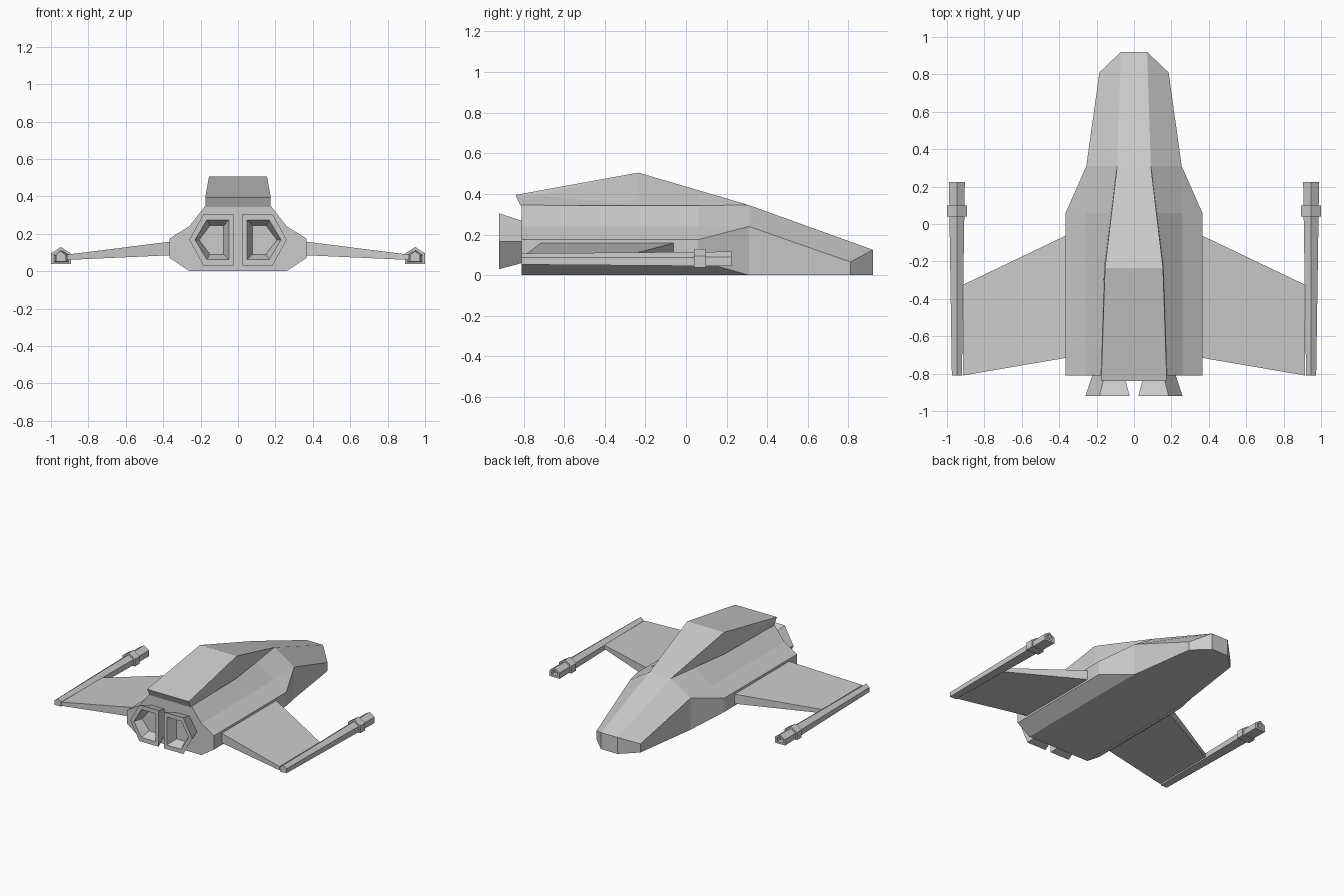
import bpy, bmesh

if "Cube" in bpy.data.objects:
    bpy.data.objects.remove(bpy.data.objects["Cube"])


def finish(name, bm, mirror):
    bmesh.ops.remove_doubles(bm, verts=bm.verts, dist=1e-4)
    bmesh.ops.recalc_face_normals(bm, faces=bm.faces)
    me = bpy.data.meshes.new(name)
    bm.to_mesh(me)
    bm.free()
    ob = bpy.data.objects.new(name, me)
    bpy.context.collection.objects.link(ob)
    if mirror:
        ob.modifiers.new("Mirror", 'MIRROR').use_mirror_merge = False
    return ob


def loft(name, rings, mirror=False):
    """Skin equal-length rings and cap both ends; coincident points collapse."""
    bm = bmesh.new()
    vs = [[bm.verts.new(p) for p in r] for r in rings]
    n = len(rings[0])
    for a, b in zip(vs, vs[1:]):
        for i in range(n):
            j = (i + 1) % n
            quad = []
            for v in (a[i], a[j], b[j], b[i]):
                if all((v.co - q.co).length > 1e-5 for q in quad):
                    quad.append(v)
            if len(quad) > 2:
                bm.faces.new(quad)
    bm.faces.new(vs[0])
    bm.faces.new(vs[-1])
    return finish(name, bm, mirror)


def convex(name, pts, mirror=False):
    bm = bmesh.new()
    for p in pts:
        bm.verts.new(p)
    bmesh.ops.convex_hull(bm, input=bm.verts)
    bmesh.ops.dissolve_limit(bm, angle_limit=0.01, verts=bm.verts, edges=bm.edges)
    return finish(name, bm, mirror)


def both(half):
    return half + [(-x, y, z) for x, y, z in reversed(half)]


# Hull: half sections from stern to nose tip
side = [(.26, 0), (.365, .07), (.365, .175)]
stern = [(x, -.81, z) for x, z in side + [(.26, .24), (.178, .345)]]
waist = [(x, .06, z) for x, z in side + [(.257, .24), (.11, .345)]]
neck = [(x, .31, z) for x, z in
        [(.255, 0), (.255, 0), (.255, .24), (.255, .24), (.09, .345)]]
cheek = [(.185, .81, 0)] * 2 + [(.185, .81, .065)] * 2 + [(.07, .92, .125)]
tip = [(.07, .92, 0)] * 2 + [(.07, .92, .125)] * 3
loft("hull", [both(s) for s in (stern, waist, neck, cheek, tip)])

# Canopy: raised spine overhanging the stern
convex("canopy", both([(.09, .31, .345), (.155, -.235, .505), (.175, -.73, .395),
                       (.175, -.84, .395), (.172, -.815, .342), (.16, -.235, .342)]))

# Wings: thick root tapering to the gun
convex("wing", [(.36, y, z) for y in (-.06, -.715) for z in (.085, .158)] +
       [(.915, y, z) for y in (-.325, -.81) for z in (.06, .088)], True)


# Wing guns: house-shaped section, flaring forward, with hollow muzzle
def house(y, w, h, zc=.08):
    return [(.947 + w * u, y, zc + h * v) for u, v in
            [(-.5, -.5), (.5, -.5), (.5, .12), (0, .5), (-.5, .12)]]


loft("wing_gun", [house(-.81, .054, .055), house(.225, .085, .072),
                  house(.225, .05, .042), house(.185, .05, .042)], True)
loft("gun_collar", [house(.04, .106, .09, .084), house(.098, .106, .09, .084)], True)


# Engine nozzles: half-hexagon flared cups
def nozzle(y, pts):
    return [(x, y, z) for x, z in pts]


def half_hex(x0, x1, x2, z0, z1):
    return [(x0, z0), (x1, z0), (x2, .167), (x1, z1), (x0, z1)]


loft("engine_nozzle", [nozzle(-.80, half_hex(.055, .155, .22, .062, .265)),
                       nozzle(-.92, half_hex(.023, .185, .26, .03, .305)),
                       nozzle(-.92, half_hex(.048, .167, .23, .062, .274)),
                       nozzle(-.85, half_hex(.078, .15, .208, .09, .243))], True)
